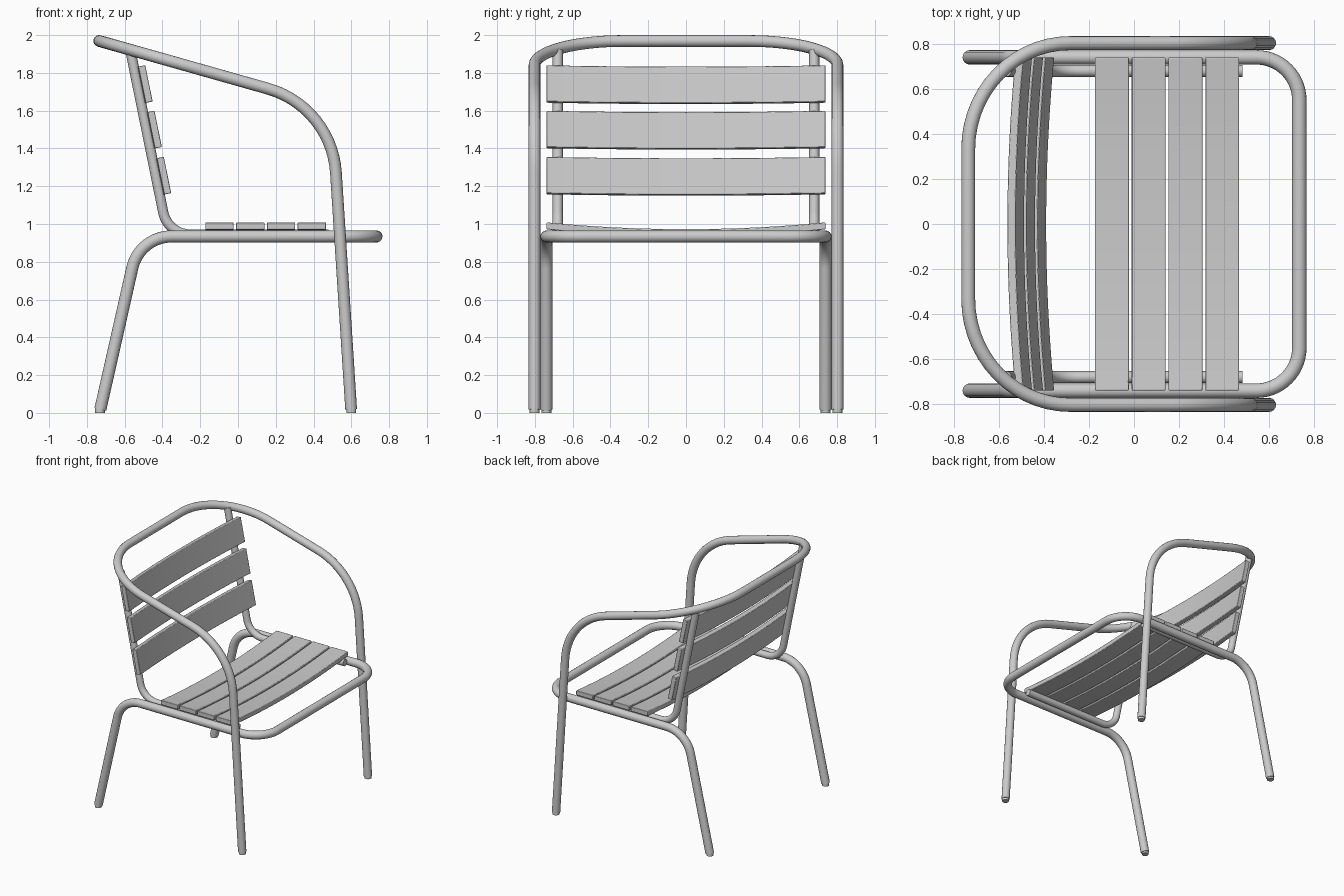
import bpy, bmesh, math
from mathutils import Vector

if "Cube" in bpy.data.objects:
    bpy.data.objects.remove(bpy.data.objects["Cube"])


def fillet_path(pts, trims, steps=14):
    """Polyline with each inner corner replaced by a tangent circular arc."""
    p = [Vector(q) for q in pts]
    out = [p[0]]
    for i, t in enumerate(trims, 1):
        a = (p[i - 1] - p[i]).normalized()
        b = (p[i + 1] - p[i]).normalized()
        half = a.angle(b) / 2
        mid = (a + b).normalized()
        centre = p[i] + mid * (t / math.cos(half))
        r = t * math.tan(half)
        sweep = math.pi / 2 - half
        side = (b - a).normalized()
        for k in range(steps + 1):
            ang = -sweep + 2 * sweep * k / steps
            out.append(centre - mid * (r * math.cos(ang)) + side * (r * math.sin(ang)))
    out.append(p[-1])
    return out


def smooth(obj):
    bpy.ops.object.select_all(action='DESELECT')
    obj.select_set(True)
    bpy.context.view_layer.objects.active = obj
    bpy.ops.object.shade_smooth_by_angle(angle=math.radians(40))


def tube(name, pts, radius):
    cu = bpy.data.curves.new(name, 'CURVE')
    cu.dimensions = '3D'
    cu.bevel_depth = radius
    cu.bevel_resolution = 6
    cu.use_fill_caps = True
    sp = cu.splines.new('POLY')
    sp.points.add(len(pts) - 1)
    for pt, co in zip(sp.points, pts):
        pt.co = (*co, 1)
    obj = bpy.data.objects.new(name, cu)
    bpy.context.collection.objects.link(obj)
    bpy.ops.object.select_all(action='DESELECT')
    obj.select_set(True)
    bpy.context.view_layer.objects.active = obj
    bpy.ops.object.convert(target='MESH')
    smooth(bpy.context.view_layer.objects.active)


def both_sides(half):
    """Extend a right-hand point list with its mirror image."""
    return half + [(x, -y, z) for x, y, z in reversed(half)]


def slat(name, centre, along, normal, width, thick=0.037, half=0.738, sag=0.036, n=20):
    """Plank running in y, bowed away from the sitter."""
    bm = bmesh.new()
    rings = []
    for i in range(n + 1):
        s = -1 + 2 * i / n
        c = Vector((centre[0], s * half, centre[1])) - normal * (sag * (1 - s * s))
        rings.append([bm.verts.new(c + along * (a * width / 2) + normal * (b * thick / 2))
                      for a, b in ((-1, -1), (1, -1), (1, 1), (-1, 1))])
    for r0, r1 in zip(rings, rings[1:]):
        for k in range(4):
            j = (k + 1) % 4
            bm.faces.new((r0[k], r0[j], r1[j], r1[k]))
    bm.faces.new(rings[0])
    bm.faces.new(rings[-1])
    bmesh.ops.recalc_face_normals(bm, faces=bm.faces)
    me = bpy.data.meshes.new(name)
    bm.to_mesh(me)
    bm.free()
    obj = bpy.data.objects.new(name, me)
    bpy.context.collection.objects.link(obj)
    bev = obj.modifiers.new('soft_edges', 'BEVEL')
    bev.width = 0.004
    bev.segments = 2
    smooth(obj)


# Arm frame: front legs, armrests and top rail in one bent tube
arm = both_sides([(0.599, 0.802, 0.018), (0.496, 0.802, 1.621), (-0.735, 0.802, 1.969)])
tube('arm_frame', fillet_path(arm, [0.35, 0.47, 0.47, 0.35]), 0.031)

# Seat frame: rear legs, side rails and front rail in one bent tube
seat = both_sides([(-0.729, 0.739, 0.018), (-0.522, 0.739, 0.934), (0.733, 0.739, 0.934)])
tube('seat_frame', fillet_path(seat, [0.17, 0.19, 0.19, 0.17]), 0.032)

# Supports carrying the slats, and foot plugs
for label, s in (('left', 1), ('right', -1)):
    y = 0.679 * s
    tube('slat_support_' + label,
         fillet_path([(-0.570, y, 1.92), (-0.372, y, 0.944), (0.48, y, 0.944)], [0.12]), 0.027)
    for leg, x, yy in (('front', 0.600, 0.802), ('rear', -0.731, 0.739)):
        bpy.ops.mesh.primitive_cylinder_add(vertices=16, radius=0.026, depth=0.03,
                                            location=(x, yy * s, 0.015))
        foot = bpy.context.object
        foot.name = leg + '_foot_' + label
        smooth(foot)

# Seat slats
for i in range(4):
    slat(f'seat_slat_{i + 1}', (-0.098 + 0.163 * i, 0.990),
         Vector((1, 0, 0)), Vector((0, 0, 1)), 0.150)

# Back slats, leaning with the supports
up = Vector((-0.2025, 0, 1)).normalized()
out = Vector((up.z, 0, -up.x))
for i, z in enumerate((1.741, 1.500, 1.256)):
    c = Vector((-0.404 - 0.2025 * (z - 1.1), 0, z)) + out * 0.0455
    slat(f'back_slat_{i + 1}', (c.x, c.z - 0.009), up, out, 0.196)
